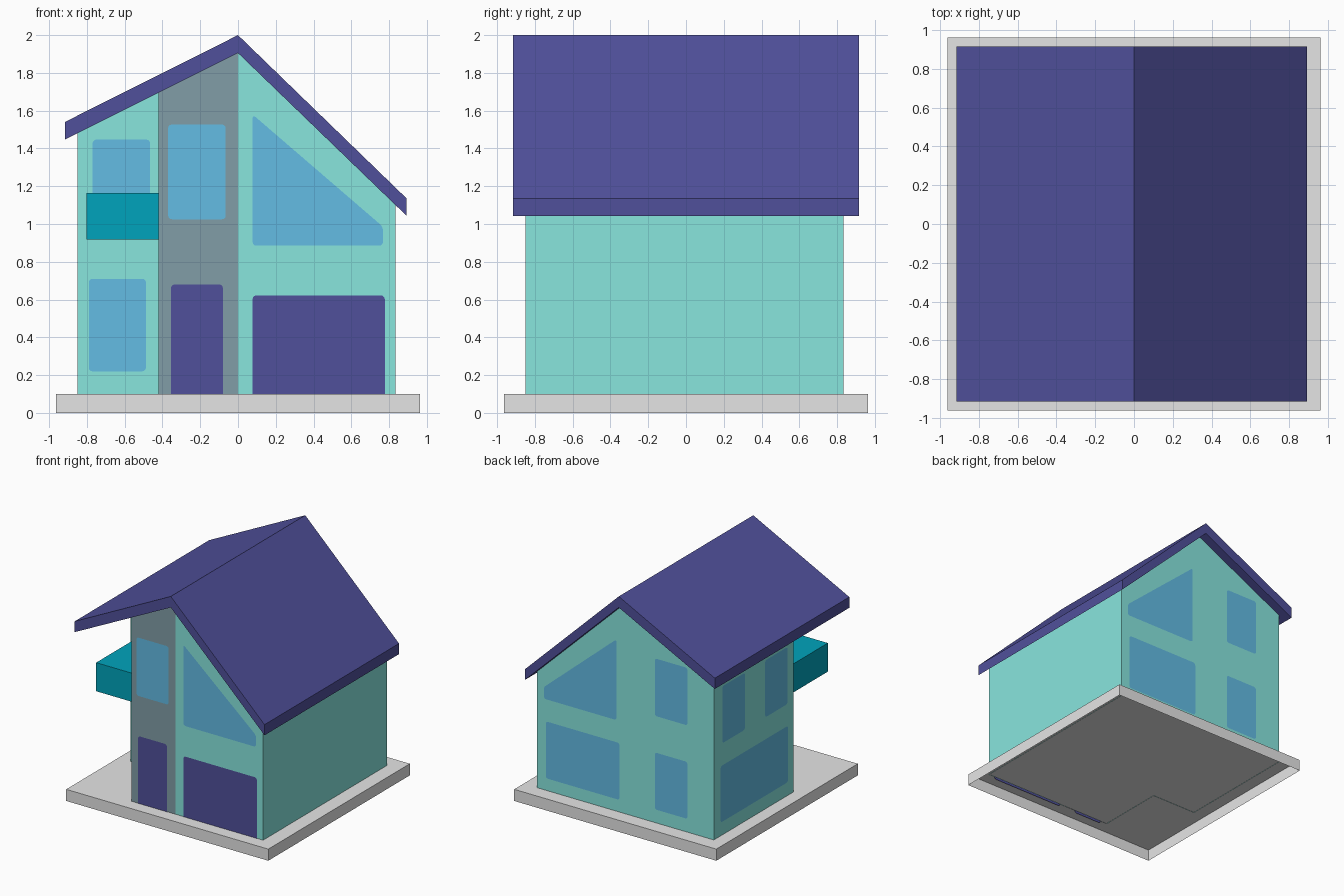
import bpy, bmesh
from mathutils import Vector

if "Cube" in bpy.data.objects:
    bpy.data.objects.remove(bpy.data.objects["Cube"])


def material(name, r, g, b):
    def lin(c):
        c /= 255
        return c / 12.92 if c <= 0.04045 else ((c + 0.055) / 1.055) ** 2.4
    m = bpy.data.materials.new(name)
    m.diffuse_color = (lin(r), lin(g), lin(b), 1)
    m.use_nodes = True
    m.node_tree.nodes["Principled BSDF"].inputs["Base Color"].default_value = m.diffuse_color
    return m


TEAL = material("teal wall", 136, 230, 222)
SLATE = material("slate panel", 129, 158, 167)
INDIGO = material("indigo roof", 80, 80, 155)
GLASS = material("blue glass", 99, 188, 228)
CYAN = material("dark cyan balcony", 0, 164, 188)
STONE = material("light grey stone", 229, 229, 229)


def finish(bm, name, *mats):
    me = bpy.data.meshes.new(name)
    bm.to_mesh(me)
    bm.free()
    for m in mats:
        me.materials.append(m)
    ob = bpy.data.objects.new(name, me)
    bpy.context.collection.objects.link(ob)
    return ob


def prism(name, pts, place, depth, mat, open_bottom=False):
    """Extrude a 2D outline; place(u, v, d) gives the position."""
    bm = bmesh.new()
    ends = [[bm.verts.new(place(u, v, d)) for u, v in pts] for d in (0, depth)]
    bottom = bm.faces.new(ends[0])
    bm.faces.new(ends[1])
    for i in range(len(pts)):
        j = (i + 1) % len(pts)
        bm.faces.new([ends[0][i], ends[0][j], ends[1][j], ends[1][i]])
    bmesh.ops.recalc_face_normals(bm, faces=bm.faces)
    if open_bottom:
        bmesh.ops.delete(bm, geom=[bottom], context='FACES_ONLY')
    return finish(bm, name, mat)


def plate(name, pts, place, mat):
    """Flat rounded plate lying just in front of a wall."""
    bm = bmesh.new()
    bm.faces.new([bm.verts.new((u, v, 0.002)) for u, v in pts])
    bmesh.ops.bevel(bm, geom=bm.verts[:], offset=0.02, segments=3,
                    profile=0.5, affect='VERTICES')
    for v in bm.verts:
        v.co = place(*v.co)
    bm.normal_update()
    outward = Vector(place(0, 0, 1)) - Vector(place(0, 0, 0))
    for f in bm.faces:
        if f.normal.dot(outward) < 0:
            f.normal_flip()
    return finish(bm, name, mat)


def rect(u0, u1, v0, v1):
    return [(u0, v0), (u1, v0), (u1, v1), (u0, v1)]


# Ground slab, hollow underneath
S = 0.9625
prism("base_slab", rect(-S, S, -S, S), lambda u, v, d: (u, v, d), 0.1, STONE, True)


# House body: L-shaped footprint, tops follow the roof underside
def under_roof(x):
    return 1.908 + (x * 0.5 if x < 0 else -x * 0.966)


W = 0.835
footprint = [(-0.85, W), (-0.85, -0.25), (-0.42, -0.25), (-0.42, -0.85),
             (0, -0.85), (W, -0.85), (W, W), (0, W)]
bm = bmesh.new()
low = [bm.verts.new((x, y, 0.098)) for x, y in footprint]
top = [bm.verts.new((x, y, under_roof(x))) for x, y in footprint]
bm.faces.new([top[i] for i in (0, 1, 2, 3, 4, 7)])
bm.faces.new(top[4:])
for i in range(8):
    j = (i + 1) % 8
    bm.faces.new([low[i], low[j], top[j], top[i]])
bmesh.ops.recalc_face_normals(bm, faces=bm.faces)
for f in bm.faces:  # slate colour on the entrance bay front
    c = f.calc_center_median()
    if f.normal.y < -0.9 and -0.42 < c.x < 0 and c.y < -0.8:
        f.material_index = 1
finish(bm, "house_walls", TEAL, SLATE)

# Roof: folded slab with uneven eaves
prism("roof", [(-0.915, 1.448), (0, 1.905), (0.893, 1.043),
               (0.893, 1.135), (0, 2.0), (-0.915, 1.541)],
      lambda u, v, d: (u, d - 0.915, v), 1.83, INDIGO)

# Balcony
prism("balcony", rect(-0.803, -0.42, -0.783, -0.25),
      lambda u, v, d: (u, v, 0.919 + d), 0.246, CYAN)


# Windows and doors: thin rounded plates on each wall
def front(u, v, d): return (u, -0.85 - d, v)
def recess(u, v, d): return (u, -0.25 - d, v)
def back(u, v, d): return (u, W + d, v)
def left(u, v, d): return (-0.85 - d, u, v)


gable = [(0.077, 0.885), (0.768, 0.885), (0.768, 0.985), (0.077, 1.58)]
plates = [
    ("entrance_window", rect(-0.37, -0.065, 1.025, 1.527), front, GLASS),
    ("front_gable_window", gable, front, GLASS),
    ("front_door", rect(-0.355, -0.08, 0.08, 0.68), front, INDIGO),
    ("garage_door", rect(0.077, 0.777, 0.08, 0.622), front, INDIGO),
    ("recess_upper_window", rect(-0.77, -0.465, 0.95, 1.447), recess, GLASS),
    ("recess_lower_window", rect(-0.79, -0.487, 0.22, 0.71), recess, GLASS),
    ("back_gable_window", gable, back, GLASS),
    ("back_large_window", rect(0.048, 0.75, 0.205, 0.695), back, GLASS),
    ("back_upper_window", rect(-0.60, -0.29, 1.02, 1.515), back, GLASS),
    ("back_lower_window", rect(-0.60, -0.29, 0.215, 0.705), back, GLASS),
    ("left_large_window", rect(-0.17, 0.745, 0.215, 0.70), left, GLASS),
    ("left_upper_window_a", rect(0.415, 0.72, 0.89, 1.38), left, GLASS),
    ("left_upper_window_b", rect(-0.165, 0.14, 0.89, 1.38), left, GLASS),
]
for name, pts, place, mat in plates:
    plate(name, pts, place, mat)
